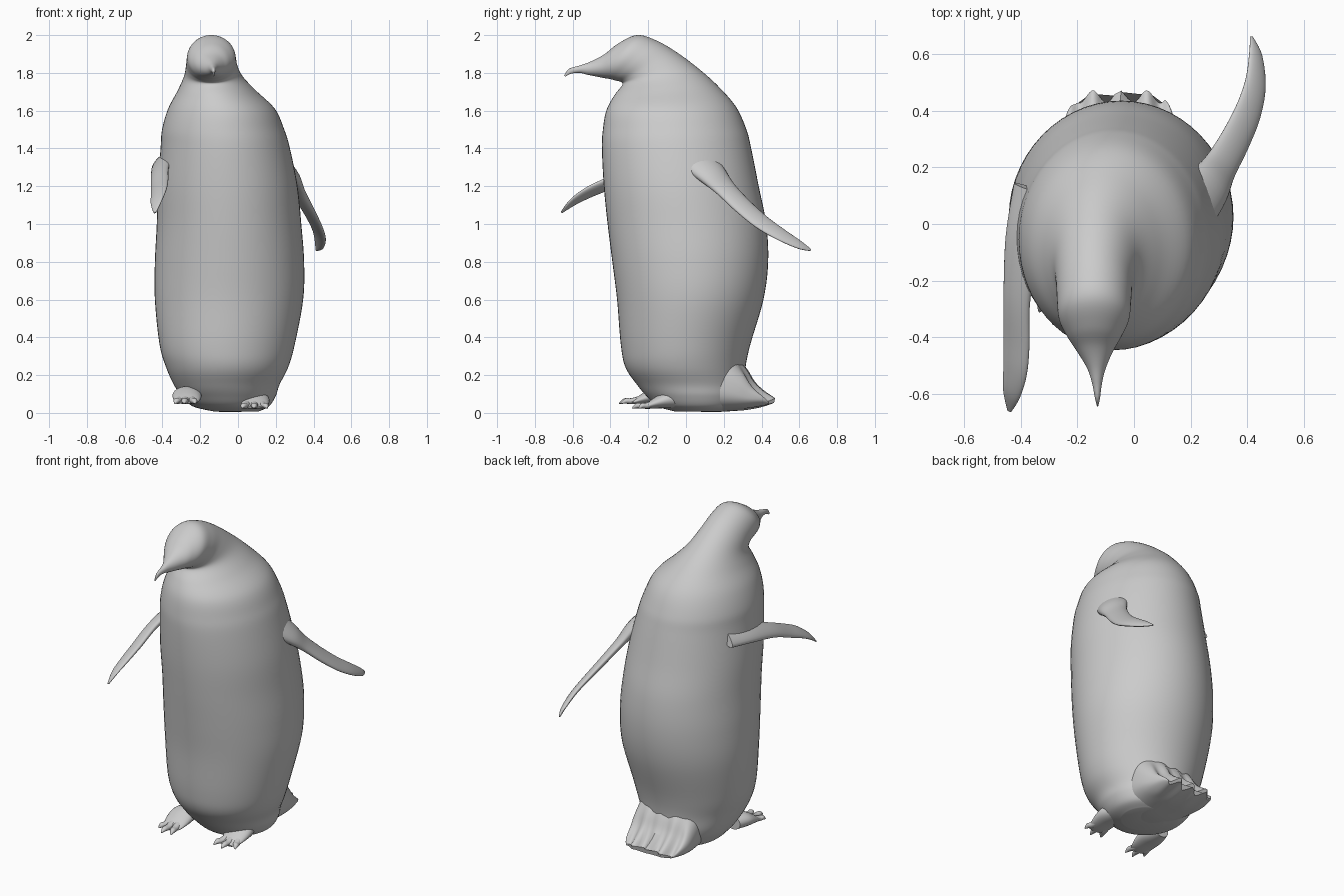
import bpy, math
from mathutils import Vector

if "Cube" in bpy.data.objects:
    bpy.data.objects.remove(bpy.data.objects["Cube"])


def catmull(rows, steps):
    """Smoothly interpolate a list of equal-length number rows."""
    out = []
    for i in range(len(rows) - 1):
        p0, p1 = rows[max(i - 1, 0)], rows[i]
        p2, p3 = rows[i + 1], rows[min(i + 2, len(rows) - 1)]
        for s in range(steps):
            t = s / steps
            out.append([0.5 * (2 * b + (c - a) * t + (2 * a - 5 * b + 4 * c - d) * t * t
                               + (3 * b - a - 3 * c + d) * t ** 3)
                        for a, b, c, d in zip(p0, p1, p2, p3)])
    out.append(list(rows[-1]))
    return out


def loft(name, rows, sides=32, steps=5, power=1.0, tweak=None):
    """Skin rings given as centre + two half-axis vectors (9 numbers each)."""
    rings = catmull(rows, steps)
    verts, faces = [], []
    for r in rings:
        c, a, b = Vector(r[0:3]), Vector(r[3:6]), Vector(r[6:9])
        for k in range(sides):
            t = 2 * math.pi * k / sides
            u, v = math.cos(t), math.sin(t)
            u = math.copysign(abs(u) ** power, u)
            v = math.copysign(abs(v) ** power, v)
            p = c + a * u + b * v
            verts.append(tweak(p) if tweak else p)
    for i in range(len(rings) - 1):
        for k in range(sides):
            n = (k + 1) % sides
            faces.append((i * sides + k, i * sides + n, (i + 1) * sides + n, (i + 1) * sides + k))
    faces.append(tuple(reversed(range(sides))))
    faces.append(tuple(range((len(rings) - 1) * sides, len(rings) * sides)))
    mesh = bpy.data.meshes.new(name)
    mesh.from_pydata(verts, [], faces)
    obj = bpy.data.objects.new(name, mesh)
    bpy.context.collection.objects.link(obj)
    bpy.ops.object.select_all(action='DESELECT')
    obj.select_set(True)
    bpy.context.view_layer.objects.active = obj
    bpy.ops.object.mode_set(mode='EDIT')
    bpy.ops.mesh.select_all(action='SELECT')
    bpy.ops.mesh.normals_make_consistent(inside=False)
    bpy.ops.object.mode_set(mode='OBJECT')
    bpy.ops.object.shade_smooth_by_angle(angle=math.radians(60))
    return obj


def profile_ring(yf, zf, yb, zb, xl, xr):
    """Ring spanning a front point and a back point of the side outline."""
    return [(xl + xr) / 2, (yf + yb) / 2, (zf + zb) / 2, (xr - xl) / 2, 0, 0,
            0, (yb - yf) / 2, (zb - zf) / 2]


def blade_rows(points, chord):
    """Rings along a path of (x, y, z, half width, half thickness)."""
    rows = []
    for i, p in enumerate(points):
        q0, q1 = points[max(i - 1, 0)], points[min(i + 1, len(points) - 1)]
        axis = (Vector(q1[:3]) - Vector(q0[:3])).normalized()
        c = Vector(chord)
        c = (c - axis * c.dot(axis)).normalized()
        n = axis.cross(c)
        rows.append([*p[:3], *(c * p[3]), *(n * p[4])])
    return rows


# Trunk: level rings (z, front y, back y, left x, right x)
trunk = [(.008, -.06, .20, -.13, .11), (.035, -.15, .27, -.24, .165), (.09, -.21, .30, -.30, .20),
         (.15, -.26, .31, -.34, .22), (.24, -.32, .315, -.38, .265), (.36, -.345, .34, -.415, .30),
         (.6, -.365, .41, -.44, .345), (.8, -.39, .435, -.44, .35), (1.0, -.415, .425, -.43, .335),
         (1.2, -.435, .385, -.425, .315), (1.4, -.445, .345, -.41, .275)]
# Shoulders, head and beak: rings that tip forward
head = [(-.44, 1.5, .32, 1.5, -.402, .245), (-.422, 1.6, .265, 1.62, -.37, .195),
        (-.38, 1.68, .17, 1.73, -.32, .095), (-.338, 1.735, .07, 1.82, -.287, .025),
        (-.345, 1.752, -.05, 1.91, -.276, -.003), (-.375, 1.76, -.16, 1.973, -.272, -.01),
        (-.40, 1.767, -.26, 2.0, -.265, -.017), (-.43, 1.772, -.36, 1.955, -.235, -.045),
        (-.47, 1.78, -.43, 1.90, -.20, -.075), (-.52, 1.79, -.50, 1.862, -.165, -.10),
        (-.565, 1.80, -.56, 1.84, -.148, -.113), (-.61, 1.795, -.618, 1.822, -.138, -.120),
        (-.638, 1.78, -.645, 1.787, -.131, -.126)]
rows = [profile_ring(f, z, b, z, l, r) for z, f, b, l, r in trunk]
rows += [profile_ring(*h) for h in head]
loft("body_and_head", rows, sides=56, steps=6)


# Tail: flared skirt ending in a scalloped fan
def scallop(p):
    w = min(max((p.y - .27) / .17, 0), 1)
    wave = math.cos((p.x + .05) * 2 * math.pi / .095)
    return p + Vector((0, .022 * wave * w, .008 * wave * w))


tail = [(.0, .012, .15, .42, -.24, .16), (.12, .004, .25, .32, -.25, .17),
        (.22, .008, .315, .235, -.255, .165), (.31, .015, .355, .16, -.25, .15),
        (.39, .03, .40, .11, -.23, .13), (.445, .045, .45, .07, -.20, .11)]
loft("tail", [profile_ring(*t) for t in tail], sides=80, power=.75, tweak=scallop)

# Flippers: one swings forward, the other back
left = [(-.35, .12, 1.37, .09, .03), (-.39, -.06, 1.335, .075, .03), (-.413, -.25, 1.28, .055, .024),
        (-.415, -.42, 1.21, .053, .02), (-.42, -.52, 1.165, .048, .017),
        (-.432, -.60, 1.115, .034, .012), (-.44, -.66, 1.06, .008, .004)]
loft("left_flipper", blade_rows(left, (.8, 0, .55)), sides=24)
right = [(.20, .06, 1.34, .11, .05), (.27, .14, 1.26, .085, .04), (.31, .21, 1.185, .066, .027),
         (.36, .30, 1.095, .06, .022), (.405, .40, 1.01, .055, .018), (.43, .50, .945, .046, .015),
         (.43, .60, .89, .03, .011), (.415, .66, .862, .007, .004)]
loft("right_flipper", blade_rows(right, (-.7, .35, .55)), sides=24)


# Feet: a sloping pad with three clawed toes
def foot(side, x, y, z, tips):
    pad = [(x, y + .16, z + .05, .05, .04), (x, y + .09, z + .05, .075, .045),
           (x, y + .03, z + .035, .075, .032), (x, y - .03, z + .015, .06, .014),
           (x, y - .06, z + .01, .04, .006)]
    loft(side + "_foot", blade_rows(pad, (1, 0, 0)), sides=24)
    for i, (tx, ty) in enumerate(tips):
        sx = x + (tx - x) * .5
        toe = [(sx, y + .03, z + .035, .022, .02), (sx + (tx - sx) * .4, y + (ty - y) * .4, z + .018, .02, .016),
               (sx + (tx - sx) * .75, y + (ty - y) * .75, z + .018, .016, .014), (tx, ty, z + .005, .003, .003)]
        loft(f"{side}_toe_{i + 1}", blade_rows(toe, (1, 0, 0)), sides=14)


foot("left", -.27, -.24, .045, [(-.335, -.31), (-.285, -.355), (-.225, -.345)])
foot("right", .09, -.18, .02, [(.02, -.27), (.085, -.285), (.155, -.25)])
